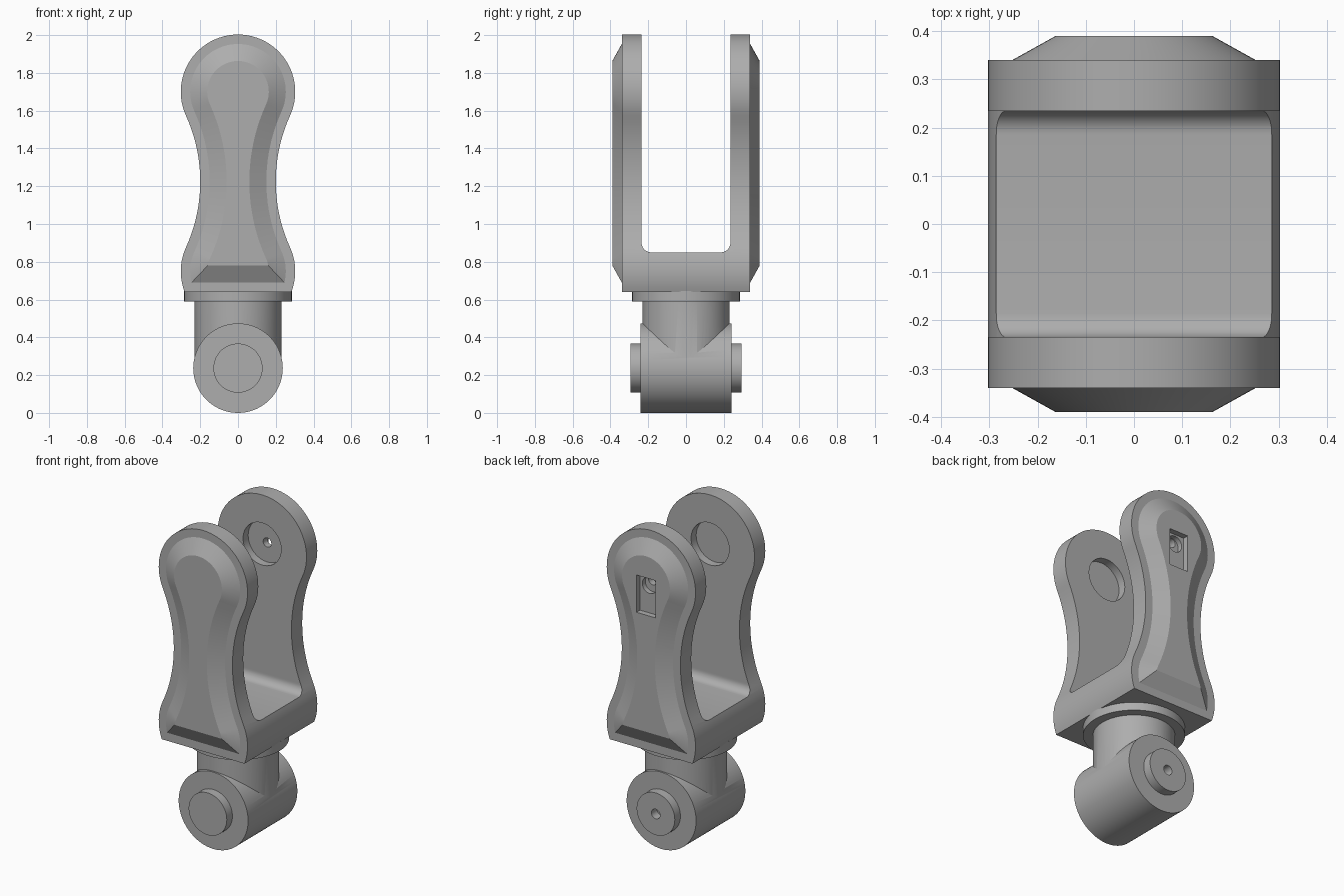
import bpy, bmesh, math
from mathutils import Vector

cube = bpy.data.objects.get("Cube")
if cube:
    bpy.data.objects.remove(cube, do_unlink=True)

grey = bpy.data.materials.new("mid_grey")
grey.use_nodes = True
grey.diffuse_color = (0.42, 0.42, 0.42, 1)
grey.node_tree.nodes["Principled BSDF"].inputs["Base Color"].default_value = grey.diffuse_color


def loft(name, sections):
    """Closed solid through matching loops of 3D points."""
    bm = bmesh.new()
    rings = [[bm.verts.new(p) for p in s] for s in sections]
    for a, b in zip(rings, rings[1:]):
        for i in range(len(a)):
            j = (i + 1) % len(a)
            bm.faces.new((a[i], a[j], b[j], b[i]))
    bm.faces.new(rings[0])
    bm.faces.new(rings[-1])
    bmesh.ops.recalc_face_normals(bm, faces=bm.faces)
    mesh = bpy.data.meshes.new(name)
    bm.to_mesh(mesh)
    bm.free()
    mesh.materials.append(grey)
    obj = bpy.data.objects.new(name, mesh)
    bpy.context.collection.objects.link(obj)
    return obj


def arc(cx, cz, r, start, end, steps):
    return [(cx + r * math.cos(start + (end - start) * i / steps),
             cz + r * math.sin(start + (end - start) * i / steps)) for i in range(steps + 1)]


def rod(name, axis, radius, lo, hi, z=0.0, steps=72):
    """Cylinder along y or z; z is the height of a y rod."""
    ring = arc(0, 0, radius, 0, math.tau, steps)[:-1]
    if axis == "y":
        return loft(name, [[(a, t, z + b) for a, b in ring] for t in (lo, hi)])
    return loft(name, [[(a, b, t) for a, b in ring] for t in (lo, hi)])


def box(name, lo, hi):
    return loft(name, [[(lo[0], y, lo[2]), (hi[0], y, lo[2]), (hi[0], y, hi[2]), (lo[0], y, hi[2])]
                       for y in (lo[1], hi[1])])


def combine(target, tool, operation):
    mod = target.modifiers.new("combine", "BOOLEAN")
    mod.operation = operation
    mod.solver = "EXACT"
    mod.object = tool
    bpy.context.view_layer.objects.active = target
    bpy.ops.object.modifier_apply(modifier=mod.name)
    bpy.data.objects.remove(tool, do_unlink=True)


# Fork outline: two bulbs joined by a concave waist, inset by d
TOP, LOW, BULB, WAIST, FOOT = 1.70, 0.75, 0.303, 0.20, 0.64
MID = (TOP + LOW) / 2
HALF = (TOP - LOW) / 2
CURVE = (WAIST ** 2 + HALF ** 2 - BULB ** 2) / (2 * (BULB - WAIST))
TANGENT = math.atan2(HALF, WAIST + CURVE)


def outline(y, d=0.0):
    r = BULB - d
    right = arc(0, LOW, r, math.asin((FOOT + d - LOW) / r), TANGENT, 10)
    right += arc(WAIST + CURVE, MID, CURVE + d, math.pi + TANGENT, math.pi - TANGENT, 20)[1:]
    right += arc(0, TOP, r, -TANGENT, math.pi / 2, 24)[1:]
    left = [(-x, z) for x, z in reversed(right[:-1])]
    return [(x, y, z) for x, z in right + left]


# Fork body with a raised, sloping pad on each arm
fork = loft("fork", [outline(-0.34), outline(0.34)])
for side in (-1, 1):
    pad = loft("arm_pad", [outline(side * 0.32, 0.05), outline(side * 0.34, 0.05),
                           outline(side * 0.39, 0.14)])
    combine(fork, pad, "UNION")

# Channel between the arms, rounded where it meets the floor
GAP, FLOOR, ROUND = 0.235, 0.85, 0.05
corner = arc(GAP - ROUND, FLOOR + ROUND, ROUND, -math.pi / 2, 0, 8)
channel = corner + [(GAP, 2.2), (-GAP, 2.2)] + [(-y, z) for y, z in reversed(corner)]
combine(fork, loft("channel", [[(x, y, z) for y, z in channel] for x in (-0.6, 0.6)]), "DIFFERENCE")

# Pivot recesses, and the fastener pocket on the back arm
for side in (-1, 1):
    combine(fork, rod("recess", "y", 0.13, side * 0.2, side * 0.285, TOP), "DIFFERENCE")
combine(fork, box("pocket", (-0.065, 0.355, 1.50), (0.065, 0.5, 1.73)), "DIFFERENCE")
combine(fork, rod("counterbore", "y", 0.05, 0.325, 0.45, 1.67, 32), "DIFFERENCE")
combine(fork, rod("screw_hole", "y", 0.028, 0.2, 0.45, 1.69, 24), "DIFFERENCE")

# Swivel collar under the fork
collar = rod("swivel_collar", "z", 0.285, 0.59, 0.645)

# Knuckle: upright stem merged into a cross barrel
PIVOT = 0.237
knuckle = rod("knuckle", "y", PIVOT, -0.24, 0.24, PIVOT)
combine(knuckle, rod("stem", "z", 0.23, PIVOT, 0.60), "UNION")

# Pivot pin with a screw hole in its back end
pin = rod("pivot_pin", "y", 0.13, -0.295, 0.295, PIVOT)
combine(pin, rod("pin_hole", "y", 0.03, 0.2, 0.4, PIVOT, 24), "DIFFERENCE")

# Smooth curved walls, keep the hard edges
for obj in (fork, collar, knuckle, pin):
    bpy.ops.object.select_all(action="DESELECT")
    obj.select_set(True)
    bpy.context.view_layer.objects.active = obj
    bpy.ops.object.shade_smooth_by_angle(angle=math.radians(25))
